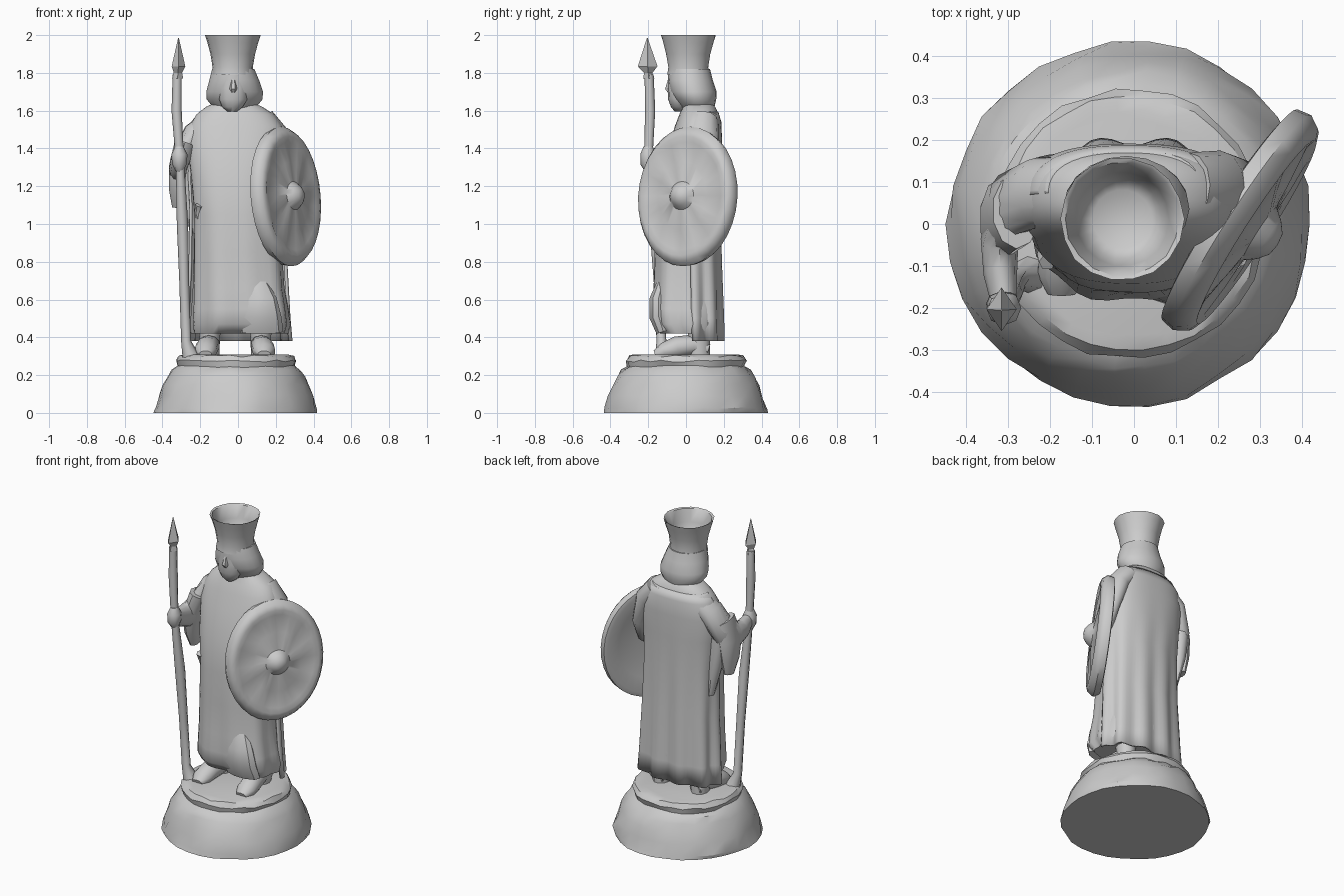
import bpy, bmesh, math, random
from mathutils import Vector, Matrix

random.seed(4)


def finish(bm, name, angle=50, solid=0):
    bmesh.ops.remove_doubles(bm, verts=bm.verts, dist=0.0005)
    bmesh.ops.recalc_face_normals(bm, faces=bm.faces)
    me = bpy.data.meshes.new(name)
    bm.to_mesh(me)
    bm.free()
    ob = bpy.data.objects.new(name, me)
    bpy.context.collection.objects.link(ob)
    bpy.ops.object.select_all(action='DESELECT')
    ob.select_set(True)
    bpy.context.view_layer.objects.active = ob
    bpy.ops.object.shade_smooth_by_angle(angle=math.radians(angle))
    if solid:
        mod = ob.modifiers.new("thickness", 'SOLIDIFY')
        mod.thickness = solid
        mod.offset = 0
    return ob


def skin(name, rows, closed=True, caps=True, **kw):
    """Join rows of points into a surface."""
    bm = bmesh.new()
    vs = [[bm.verts.new(p) for p in row] for row in rows]
    n = len(rows[0])
    for a, b in zip(vs, vs[1:]):
        for i in range(n if closed else n - 1):
            j = (i + 1) % n
            bm.faces.new((a[i], a[j], b[j], b[i]))
    if closed and caps:
        bm.faces.new(vs[0])
        bm.faces.new(vs[-1])
    return finish(bm, name, **kw)


def loft(name, rings, n=24, power=2.0, fold=None, jitter=0, zjit=0, arc=None, **kw):
    """Level rings (z, cx, cy, rx, ry); fold(angle, z) scales the radius."""
    rows = []
    for k, (z, cx, cy, rx, ry) in enumerate(rings):
        row = []
        for i in range(n):
            a = 2 * math.pi * i / n
            if arc:
                a = math.radians(arc[0] + (arc[1] - arc[0]) * i / (n - 1))
            c, s = math.cos(a), math.sin(a)
            m = (abs(c) ** power + abs(s) ** power) ** (-1 / power)
            m *= 1 + (fold(a, z) if fold else 0) + random.uniform(-jitter, jitter)
            dz = random.uniform(-zjit, zjit) if 0 < k < len(rings) - 1 else 0
            row.append((cx + rx * c * m, cy + ry * s * m, z + dz))
        rows.append(row)
    return skin(name, rows, closed=arc is None, **kw)


def sweep(name, pts, n=10, ref=(0, 1, 0), **kw):
    """Tube through (x, y, z, r1, r2)."""
    ps = [Vector(p[:3]) for p in pts]
    rows = []
    for k, p in enumerate(pts):
        t = (ps[min(k + 1, len(ps) - 1)] - ps[max(k - 1, 0)]).normalized()
        u = Vector(ref).cross(t).normalized()
        v = t.cross(u)
        rows.append([ps[k] + u * p[3] * math.cos(a) + v * p[4] * math.sin(a)
                     for a in (2 * math.pi * i / n for i in range(n))])
    return skin(name, rows, **kw)


# Rough stone base
base = [(0, .432), (.025, .428), (.09, .41), (.15, .385), (.195, .362), (.225, .34),
        (.245, .312), (.275, .32), (.3, .305), (.31, .27)]
loft("stone_base", [(z, -.01, 0, r, r) for z, r in base], n=30, jitter=.018, zjit=.006,
     angle=30)

# Robe with folds that deepen toward the hem
def robe_fold(a, z):
    d = max(0, 1.35 - z)
    return .035 * d * math.sin(9 * a + 1.5 * z) + .025 * d * math.sin(5 * a - 2 * z)

loft("robe", [(.42, .01, .015, .25, .15), (.47, .015, .0, .26, .178),
              (.55, .012, .0, .252, .182), (.66, .005, .0, .24, .172),
              (.85, 0, .0, .232, .165), (1.05, 0, .0, .23, .162),
              (1.25, -.01, .015, .238, .157), (1.42, -.01, .045, .258, .135),
              (1.52, -.01, .062, .245, .12), (1.58, -.015, .07, .205, .105),
              (1.62, -.02, .07, .15, .085), (1.65, -.02, .06, .08, .07)],
     n=44, power=2.4, fold=robe_fold)

# Front drape over the bent knee
sweep("knee_drape", [(.1, -.12, .7, .05, .03), (.12, -.145, .6, .085, .05),
                     (.12, -.145, .51, .11, .052), (.12, -.12, .43, .12, .04)],
      n=10, angle=35)

# Cloak down the back, sinking into the robe at the shoulders
def cloak_fold(a, z):
    return .075 * max(0, 1.3 - z) * math.sin(11 * a)

loft("cloak", [(.38, .0, .03, .265, .16), (.5, 0, .025, .257, .163),
               (.8, 0, .02, .246, .16), (1.1, -.005, .02, .242, .156),
               (1.3, -.01, .03, .25, .15), (1.44, -.01, .05, .258, .134),
               (1.54, -.012, .066, .228, .114), (1.59, -.02, .07, .18, .095)],
     n=40, power=2.5, fold=cloak_fold, arc=(2, 178), solid=.014)

# Legs and feet
for side, x in (("left", -.15), ("right", .12)):
    sweep(side + "_leg", [(x, .07, .29, .05, .06), (x, .07, .4, .055, .06),
                          (x, .06, .52, .065, .07)])
    sweep(side + "_foot", [(x, .12, .335, .03, .04), (x, .04, .36, .055, .055),
                           (x * 1.1, -.05, .345, .06, .06),
                           (x * 1.15, -.12, .325, .045, .06),
                           (x * 1.15, -.165, .31, .02, .035)], ref=(1, 0, 0))

# Spear arm: sleeve, hanging cloth, fist
sweep("spear_arm", [(-.14, .08, 1.54, .08, .065), (-.23, .075, 1.475, .085, .065),
                    (-.30, .045, 1.36, .09, .05), (-.32, -.04, 1.3, .09, .045),
                    (-.318, -.12, 1.32, .065, .04), (-.31, -.18, 1.35, .04, .032)],
      n=12, ref=(1, 0, 0))
sweep("sleeve_drape", [(-.28, .03, 1.42, .09, .06), (-.318, .01, 1.3, .1, .05),
                       (-.325, .02, 1.18, .075, .042), (-.325, .03, 1.09, .04, .025)],
      n=10, ref=(1, 0, 0))
sweep("cloak_fold_at_elbow", [(-.29, .07, 1.32, .05, .05), (-.27, .08, 1.15, .04, .04),
                              (-.235, .08, .95, .015, .025)], n=8)
sweep("spear_fist", [(-.31, -.19, 1.28, .02, .025), (-.31, -.2, 1.32, .04, .042),
                     (-.31, -.2, 1.37, .042, .042), (-.31, -.2, 1.41, .022, .025)], n=8)

# Spear
sweep("spear_shaft", [(-.25, -.12, .3, .045, .045), (-.275, -.13, .38, .026, .026),
                      (-.285, -.145, .7, .026, .026), (-.294, -.165, 1.0, .03, .03),
                      (-.307, -.2, 1.33, .022, .022), (-.325, -.19, 1.6, .027, .027),
                      (-.322, -.195, 1.79, .024, .024)], n=8)
loft("spear_head", [(1.77, -.32, -.197, .03, .03), (1.8, -.318, -.2, .022, .022),
                    (1.835, -.315, -.203, .036, .052), (1.985, -.315, -.205, .002, .002)],
     n=4, angle=20)

# Sword hilt at the hip
sweep("sword_hilt", [(-.19, -.05, .98, .02, .02), (-.215, -.07, 1.06, .016, .016),
                     (-.205, -.09, 1.1, .022, .022)], n=6, angle=30)

# Shield arm under the cloak
sweep("shield_arm", [(.13, .09, 1.55, .08, .07), (.205, .085, 1.47, .09, .065),
                     (.25, .075, 1.32, .085, .05), (.255, .03, 1.2, .065, .05),
                     (.25, -.03, 1.15, .045, .045)], n=12, ref=(1, 0, 0))

# Round shield: thick dished disc, raised rim, boss and radial dents
prof = [(0, .085), (.03, .08), (.055, .06), (.075, .034), (.15, .026), (.235, .018),
        (.26, .026), (.285, .016), (.304, -.015), (.298, -.05), (.275, -.055),
        (.2, -.035), (.08, -.025), (0, -.025)]
d = Vector((.54, .84, 0)).normalized()
up = Vector((-.075, .05, 1)).normalized()
nrm = d.cross(up)
mat = Matrix((d, up, nrm)).transposed().to_4x4()
mat.translation = (.27, -.005, 1.147)
N = 32
rows = []
for r, h in prof:
    row = []
    for i in range(N):
        a = 2 * math.pi * i / N
        dent = .005 * math.sin(8 * a) if .1 < r < .26 and h > 0 else 0
        row.append(mat @ Vector((r * math.cos(a), (1.22 if r > .1 else 1) * r * math.sin(a),
                                 h + dent)))
    rows.append(row)
skin("shield", rows, caps=False, angle=45)

# Head with hair falling to the collar
loft("head_and_hair", [(1.59, -.02, .06, .08, .08), (1.625, -.018, .06, .12, .092),
                       (1.66, -.018, .045, .148, .115), (1.7, -.018, .035, .15, .127),
                       (1.76, -.02, .02, .132, .122), (1.82, -.025, .015, .112, .112)],
     n=20, fold=lambda a, z: -.06 * max(0, -math.sin(a)))

# Face: beard and nose
loft("beard", [(1.595, -.03, -.03, .025, .03), (1.62, -.03, -.04, .055, .04),
               (1.66, -.025, -.045, .075, .05), (1.72, -.025, -.045, .075, .052),
               (1.8, -.025, -.04, .065, .055)], n=12)
sweep("nose", [(-.025, -.085, 1.77, .012, .01), (-.025, -.095, 1.715, .02, .018),
               (-.025, -.085, 1.695, .012, .01)], n=6)

# Hollow flared hat
hat = [(1.79, .112), (1.83, .107), (1.9, .118), (1.96, .135), (2.0, .147),
       (1.995, .136), (1.92, .112), (1.85, .095), (1.83, .07)]
loft("flared_hat", [(z, -.028, .012, r, r) for z, r in hat], n=18, jitter=.014, angle=45)
